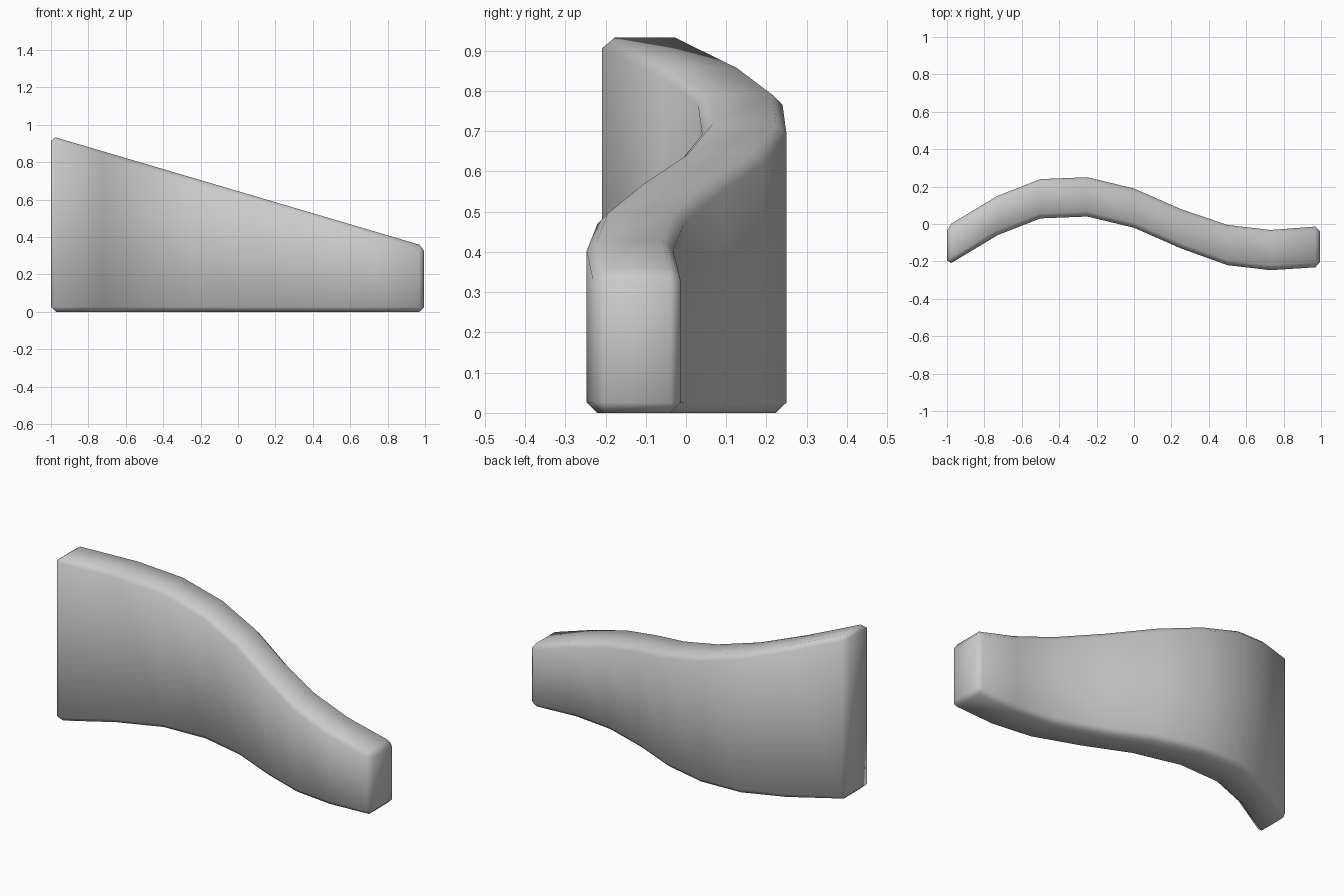
import bpy, bmesh, math

cube = bpy.data.objects.get("Cube")
if cube:
    bpy.data.objects.remove(cube, do_unlink=True)

# Plain grey material
grey = bpy.data.materials.new("plain grey")
grey.use_nodes = True
colour = (0.6, 0.6, 0.6, 1)
grey.diffuse_color = colour
grey.node_tree.nodes["Principled BSDF"].inputs["Base Color"].default_value = colour

# Wave in plan: x, front y, back y
plan = [(-1, -0.222, -0.012), (-0.73, -0.06, 0.15), (-0.5, 0.03, 0.24),
        (-0.25, 0.04, 0.25), (0, -0.02, 0.19), (0.25, -0.13, 0.08),
        (0.5, -0.22, -0.005), (0.73, -0.247, -0.032), (0.995, -0.23, -0.012)]


def top(x):
    return 0.645 - 0.295 * x


# Sweep a four-cornered section along the wave
bm = bmesh.new()
rings = [[bm.verts.new(p) for p in ((x, f, 0), (x, b, 0), (x, b, top(x)), (x, f, top(x)))]
         for x, f, b in plan]
for r, s in zip(rings, rings[1:]):
    for i in range(4):
        j = (i + 1) % 4
        bm.faces.new((r[i], r[j], s[j], s[i]))
bm.faces.new(rings[0])
bm.faces.new(rings[-1])
bmesh.ops.recalc_face_normals(bm, faces=bm.faces)

# Chamfer the outer edges, leaving the gentle bends of the wave alone
sharp = [e for e in bm.edges if e.calc_face_angle() > math.radians(45)]
bmesh.ops.bevel(bm, geom=sharp, offset=0.026, segments=1, profile=0.5,
                affect='EDGES', clamp_overlap=True)

mesh = bpy.data.meshes.new("wavy_wall")
bm.to_mesh(mesh)
bm.free()
mesh.materials.append(grey)
wall = bpy.data.objects.new("wavy_wall", mesh)
bpy.context.collection.objects.link(wall)
bpy.context.view_layer.objects.active = wall
wall.select_set(True)
bpy.ops.object.shade_smooth_by_angle(angle=math.radians(60))
